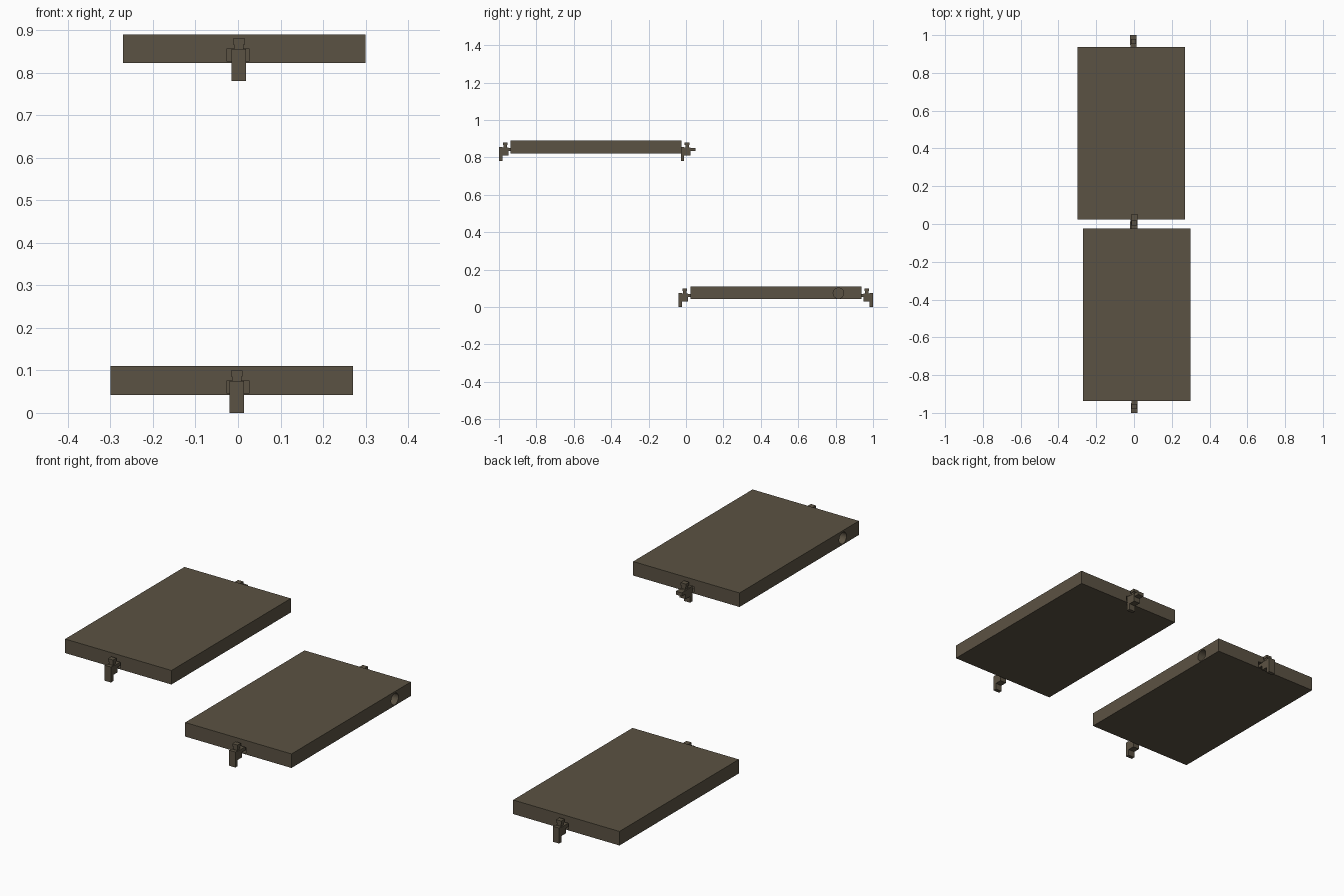
import bpy
import math

if "Cube" in bpy.data.objects:
    bpy.data.objects.remove(bpy.data.objects["Cube"])

brown = bpy.data.materials.new("dark brown")
brown.diffuse_color = (0.105, 0.085, 0.056, 1)
brown.use_nodes = True
brown.node_tree.nodes["Principled BSDF"].inputs["Base Color"].default_value = brown.diffuse_color


def box(name, x0, x1, y0, y1, z0, z1):
    y0, y1 = min(y0, y1), max(y0, y1)
    bpy.ops.mesh.primitive_cube_add(size=1)
    o = bpy.context.object
    o.name = name
    o.location = ((x0 + x1) / 2, (y0 + y1) / 2, (z0 + z1) / 2)
    o.scale = (x1 - x0, y1 - y0, z1 - z0)
    bpy.ops.object.transform_apply(location=True, rotation=True, scale=True)
    o.data.materials.append(brown)
    return o


def cut(target, cutter):
    m = target.modifiers.new("cut", 'BOOLEAN')
    m.operation = 'DIFFERENCE'
    m.solver = 'EXACT'
    m.object = cutter
    bpy.context.view_layer.objects.active = target
    bpy.ops.object.modifier_apply(modifier=m.name)
    bpy.data.objects.remove(cutter, do_unlink=True)


def slab(name, side, z):
    """Flat panel with a round socket in one side and a slot in each end."""
    s = side
    o = box(name, min(-0.30 * s, 0.27 * s), max(-0.30 * s, 0.27 * s),
            0.024 * s, 0.938 * s, z + 0.042, z + 0.11)
    # round socket
    bpy.ops.mesh.primitive_cylinder_add(
        vertices=32, radius=0.028, depth=0.12,
        location=(0.27 * s, 0.815 * s, z + 0.074), rotation=(0, math.pi / 2, 0))
    c = bpy.context.object
    c.data.materials.append(brown)
    cut(o, c)
    # end slots for the pins
    for y in (0.024, 0.938):
        cut(o, box("slot_cutter", -0.026, 0.026, (y - 0.03) * s, (y + 0.03) * s,
                   z + 0.046, z + 0.076))


def clip(name, cx, y, d, z):
    """Hinge bracket: leg at y, pin pointing along direction d."""
    parts = [("leg", 0.017, 0.0, 0.018, 0.0, 0.075),
             ("body", 0.017, 0.018, 0.052, 0.03, 0.072),
             ("stem", 0.011, 0.024, 0.044, 0.072, 0.086),
             ("cap", 0.014, 0.021, 0.046, 0.086, 0.10),
             ("pin", 0.016, 0.052, 0.08, 0.054, 0.071)]
    for part, w, s0, s1, z0, z1 in parts:
        box(name + "_" + part, cx - w, cx + w, y + d * s0, y + d * s1, z + z0, z + z1)


# lower panel at the back, upper panel turned half round at the front
slab("lower_panel", 1, 0.0)
slab("upper_panel", -1, 0.78)

# brackets
clip("lower_inner_bracket", -0.003, -0.04, 1, 0.0)
clip("lower_outer_bracket", -0.003, 1.0, -1, 0.0)
clip("upper_outer_bracket", 0.002, -1.0, 1, 0.78)
clip("upper_inner_bracket", 0.002, -0.028, 1, 0.78)
